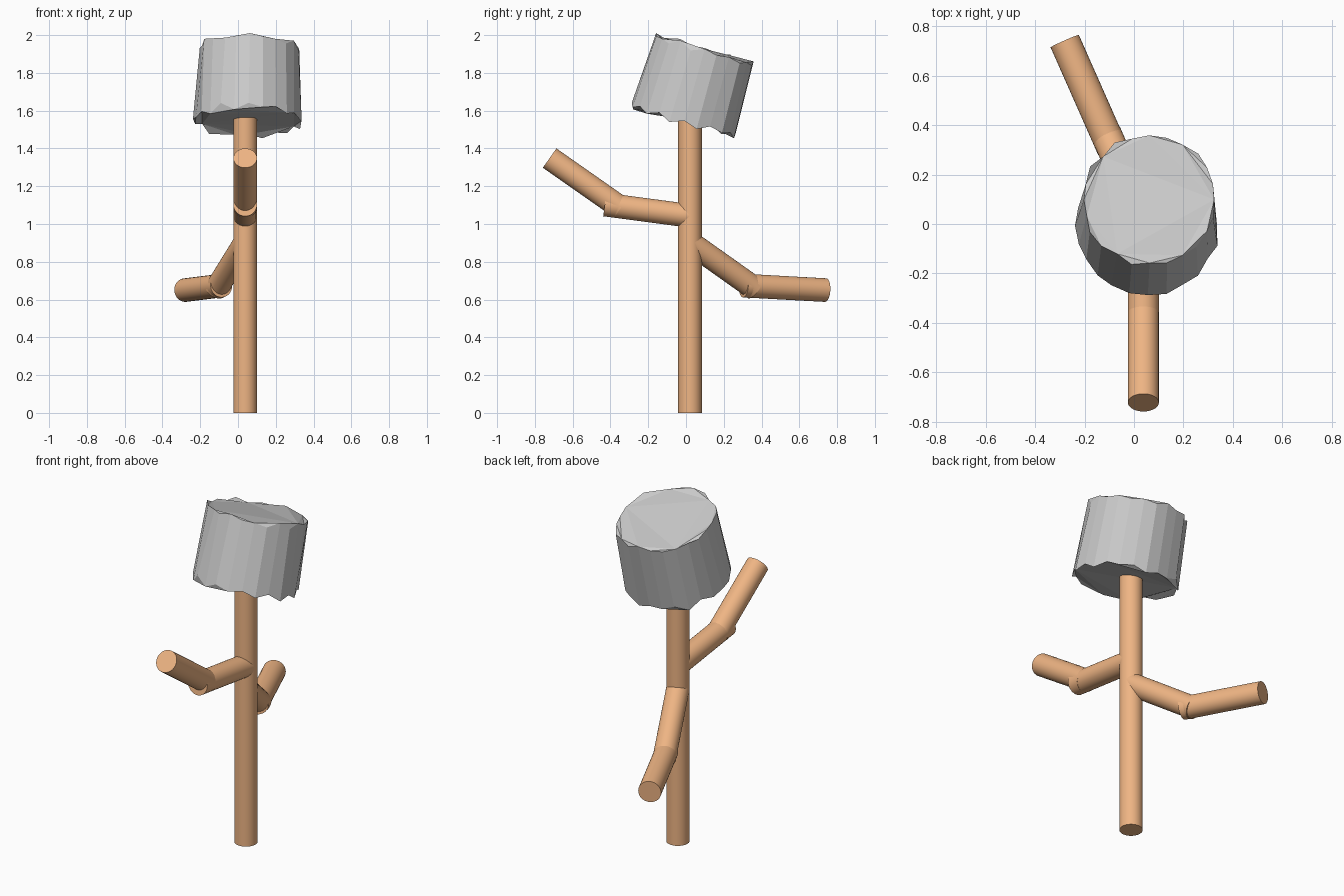
import bpy, bmesh, math, random
from mathutils import Vector, Matrix

if "Cube" in bpy.data.objects:
    bpy.data.objects.remove(bpy.data.objects["Cube"])

random.seed(4)
BARK = bpy.data.materials.new("bark")
BARK.diffuse_color = (0.86, 0.46, 0.23, 1)
BARK.use_nodes = True
BARK.node_tree.nodes["Principled BSDF"].inputs["Base Color"].default_value = BARK.diffuse_color
R = 0.0625


def rod(name, a, b):
    """Round bark-coloured rod from point a to point b."""
    a, b = Vector(a), Vector(b)
    d = b - a
    bpy.ops.mesh.primitive_cylinder_add(
        vertices=32, radius=R, depth=d.length, location=(a + b) / 2,
        rotation=d.to_track_quat('Z', 'Y').to_euler())
    ob = bpy.context.object
    ob.name = name
    ob.data.materials.append(BARK)
    bpy.ops.object.shade_smooth_by_angle(angle=math.radians(40))


# Trunk
rod("trunk", (0.038, 0.021, 0), (0.038, 0.021, 1.58))

# Front branch: near-level piece, then a rising piece overlapping at the elbow
rod("front_branch_inner", (0.038, 0.021, 1.043), (0.038, -0.43, 1.103))
rod("front_branch_outer", (0.038, -0.345, 1.085), (0.038, -0.722, 1.349))

# Rear branch: falling piece, then a near-level piece
rod("rear_branch_inner", (0.038, 0.021, 0.902), (-0.113, 0.365, 0.658))
rod("rear_branch_outer", (-0.088, 0.305, 0.674), (-0.28, 0.739, 0.650))

# Foliage: tilted drum with ragged rims, slightly wider at the bottom
N = 24
bottom_c = Vector((0.055, -0.008, 1.548))
top_c = Vector((0.062, 0.097, 1.922))
axis = top_c - bottom_c
bm = bmesh.new()


def rim(radius, z, zigzag):
    ring = []
    for i in range(N):
        t = 2 * math.pi * i / N
        r = radius + random.uniform(-0.012, 0.008)
        h = z + zigzag * (-1) ** i + random.uniform(-0.012, 0.012)
        ring.append(bm.verts.new((r * math.cos(t), r * math.sin(t), h)))
    return ring


low = rim(0.288, 0, 0.013)
high = rim(0.273, axis.length, 0.006)
for i in range(N):
    j = (i + 1) % N
    bm.faces.new((low[i], low[j], high[j], high[i]))
bm.faces.new(high)
bm.faces.new(low[::-1])
bmesh.ops.triangulate(bm, faces=[f for f in bm.faces if len(f.verts) > 4])
tilt = Vector((0, 0, 1)).rotation_difference(axis).to_matrix().to_4x4()
bm.transform(Matrix.Translation(bottom_c) @ tilt)
bmesh.ops.recalc_face_normals(bm, faces=bm.faces)
mesh = bpy.data.meshes.new("foliage")
bm.to_mesh(mesh)
bm.free()
bpy.context.collection.objects.link(bpy.data.objects.new("foliage", mesh))
